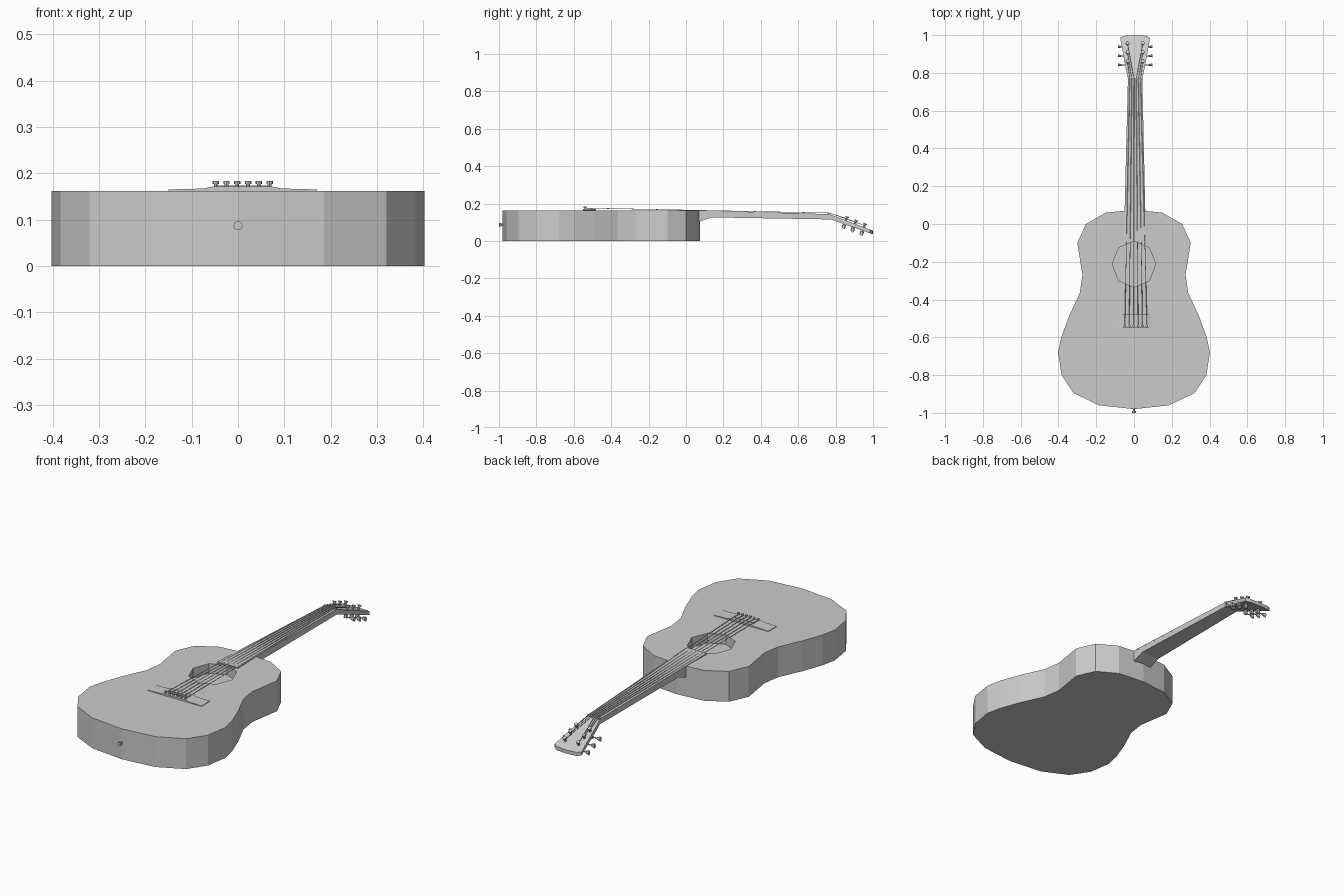
import bpy, bmesh, math
from mathutils import Vector

cube = bpy.data.objects.get("Cube")
if cube:
    bpy.data.objects.remove(cube, do_unlink=True)

grey = bpy.data.materials.new("plain_grey")
grey.use_nodes = True
grey.diffuse_color = (0.6, 0.6, 0.6, 1)
grey.node_tree.nodes["Principled BSDF"].inputs["Base Color"].default_value = (0.6, 0.6, 0.6, 1)


def finish(name, bm):
    bmesh.ops.recalc_face_normals(bm, faces=bm.faces)
    mesh = bpy.data.meshes.new(name)
    bm.to_mesh(mesh)
    bm.free()
    mesh.materials.append(grey)
    obj = bpy.data.objects.new(name, mesh)
    bpy.context.collection.objects.link(obj)
    return obj


def prism(name, outline, z0, z1):
    """Extrude a plan outline upward; z0 and z1 map y to a height."""
    bm = bmesh.new()
    low = [bm.verts.new((x, y, z0(y))) for x, y in outline]
    high = [bm.verts.new((x, y, z1(y))) for x, y in outline]
    bm.faces.new(low)
    bm.faces.new(high)
    for i in range(len(low)):
        j = (i + 1) % len(low)
        bm.faces.new((low[i], low[j], high[j], high[i]))
    return finish(name, bm)


def loft(name, sections, axis="y"):
    """Join rectangular sections: (position, centre, half width, bottom, top)."""
    bm = bmesh.new()
    rings = []
    for p, c, h, lo, hi in sections:
        corners = ((c - h, lo), (c + h, lo), (c + h, hi), (c - h, hi))
        rings.append([bm.verts.new((a, p, z) if axis == "y" else (p, a, z))
                      for a, z in corners])
    for a, b in zip(rings, rings[1:]):
        for i in range(4):
            j = (i + 1) % 4
            bm.faces.new((a[i], a[j], b[j], b[i]))
    bm.faces.new(rings[0])
    bm.faces.new(rings[-1])
    return finish(name, bm)


def rod(name, start, end, r1, r2=None, sides=8, flat=1.0):
    """Cylinder or cone between two points, optionally flattened."""
    start, end = Vector(start), Vector(end)
    d = end - start
    bm = bmesh.new()
    bmesh.ops.create_cone(bm, cap_ends=True, segments=sides, radius1=r1,
                          radius2=r1 if r2 is None else r2, depth=d.length)
    bmesh.ops.scale(bm, vec=(flat, 1, 1), verts=bm.verts)
    turn = d.to_track_quat("Z", "Y").to_matrix()
    bmesh.ops.rotate(bm, matrix=turn, verts=bm.verts)
    bmesh.ops.translate(bm, vec=(start + end) / 2, verts=bm.verts)
    return finish(name, bm)


# Body
TOP = 0.162
half = [(0.15, 0.06), (0.255, 0), (0.30, -0.10), (0.273, -0.27), (0.287, -0.365),
        (0.345, -0.49), (0.385, -0.60), (0.402, -0.68), (0.383, -0.80),
        (0.32, -0.895), (0.185, -0.96)]
outline = [(0, 0.075)] + half + [(0, -0.98)] + [(-x, y) for x, y in reversed(half)]
body = prism("body", outline, lambda y: 0, lambda y: TOP)

# Sound hole recess
ring = [(0.115 * math.sin(i * math.pi / 4), -0.213 + 0.122 * math.cos(i * math.pi / 4))
        for i in range(8)]
cutter = prism("sound_hole_cutter", ring, lambda y: 0.11, lambda y: 0.3)
cutter.hide_render = True
cut = body.modifiers.new("sound_hole", "BOOLEAN")
cut.object = cutter
cut.operation = "DIFFERENCE"
cut.solver = "EXACT"
bpy.context.view_layer.objects.active = body
bpy.ops.object.modifier_apply(modifier=cut.name)
bpy.data.objects.remove(cutter, do_unlink=True)

# Neck with heel, fretboard and nut
loft("neck", [(0.04, 0.005, 0.054, 0.10, 0.160), (0.078, 0.005, 0.054, 0.105, 0.159),
              (0.135, 0.005, 0.053, 0.126, 0.157), (0.775, 0.006, 0.038, 0.115, 0.138)])
loft("fretboard", [(-0.095, 0.005, 0.060, 0.160, 0.168), (0.06, 0.005, 0.055, 0.158, 0.164),
                   (0.77, 0.006, 0.038, 0.136, 0.143)])
loft("nut", [(0.762, 0.006, 0.036, 0.138, 0.148), (0.774, 0.006, 0.036, 0.138, 0.148)])


# Headstock, tilted back
def head_top(y):
    return 0.142 - 0.378 * (y - 0.77)


def head_bottom(y):
    return 0.116 - 0.35 * (y - 0.77)


CX = 0.006
head = [(0.038, 0.77), (0.049, 0.82), (0.079, 0.985), (0.06, 0.996)]
prism("headstock", [(CX + x, y) for x, y in head] + [(CX, 1.0)]
      + [(CX - x, y) for x, y in reversed(head)], head_bottom, head_top)

# Bridge with thin wings, and saddle
BX = 0.01
loft("bridge", [(BX + x, -0.515, 0.035, TOP - 0.002, z) for x, z in
                ((-0.16, 0.165), (-0.085, 0.167), (-0.065, 0.171),
                 (0.065, 0.171), (0.085, 0.167), (0.16, 0.165))], axis="x")
loft("saddle", [(BX - 0.06, -0.505, 0.004, 0.168, 0.174),
                (BX + 0.06, -0.505, 0.004, 0.168, 0.174)], axis="x")

# Tuners: a post above and a knob beside the head, three on each side
normal = Vector((0, 0.354, 0.935))
posts = {-1: [], 1: []}
for side, label in ((-1, "right"), (1, "left")):
    for i, y in enumerate((0.855, 0.903, 0.951)):
        tag = f"{label}_{i + 1}"
        base = Vector((CX + side * 0.040, y, head_top(y)))
        tip = base + normal * 0.022
        rod("tuner_post_" + tag, base - normal * 0.035, tip, 0.006)
        rod("post_cap_" + tag, tip - normal * 0.006, tip, 0.010)
        gear = base - normal * 0.036
        rod("tuner_gear_" + tag, gear - normal * 0.006, gear + normal * 0.013, 0.010)
        out = Vector((side, 0, 0))
        rod("tuner_shaft_" + tag, gear, gear + out * 0.035, 0.0035, sides=6)
        rod("tuner_knob_" + tag, gear + out * 0.032, gear + out * 0.052,
            0.008, 0.014, flat=0.55)
        posts[side].append(base + normal * 0.010)

# Strings and bridge pins
anchors = posts[-1] + posts[1][::-1]
for i in range(6):
    x = BX + (i - 2.5) * 0.0232
    nut_x = CX + (i - 2.5) * 0.0115
    path = [(x, -0.54, 0.171), (x, -0.505, 0.175), (nut_x, 0.768, 0.149), anchors[i]]
    for j, (a, b) in enumerate(zip(path, path[1:])):
        rod(f"string_{i + 1}_part_{j + 1}", a, b, 0.0016, sides=5)
    rod(f"bridge_pin_{i + 1}", (x, -0.54, 0.166), (x, -0.54, 0.179), 0.004)
    rod(f"bridge_pin_head_{i + 1}", (x, -0.54, 0.177), (x, -0.54, 0.183), 0.007)

# End pin
rod("end_pin_stem", (0, -0.97, 0.087), (0, -0.994, 0.087), 0.006)
rod("end_pin_head", (0, -0.990, 0.087), (0, -1.0, 0.087), 0.010)
